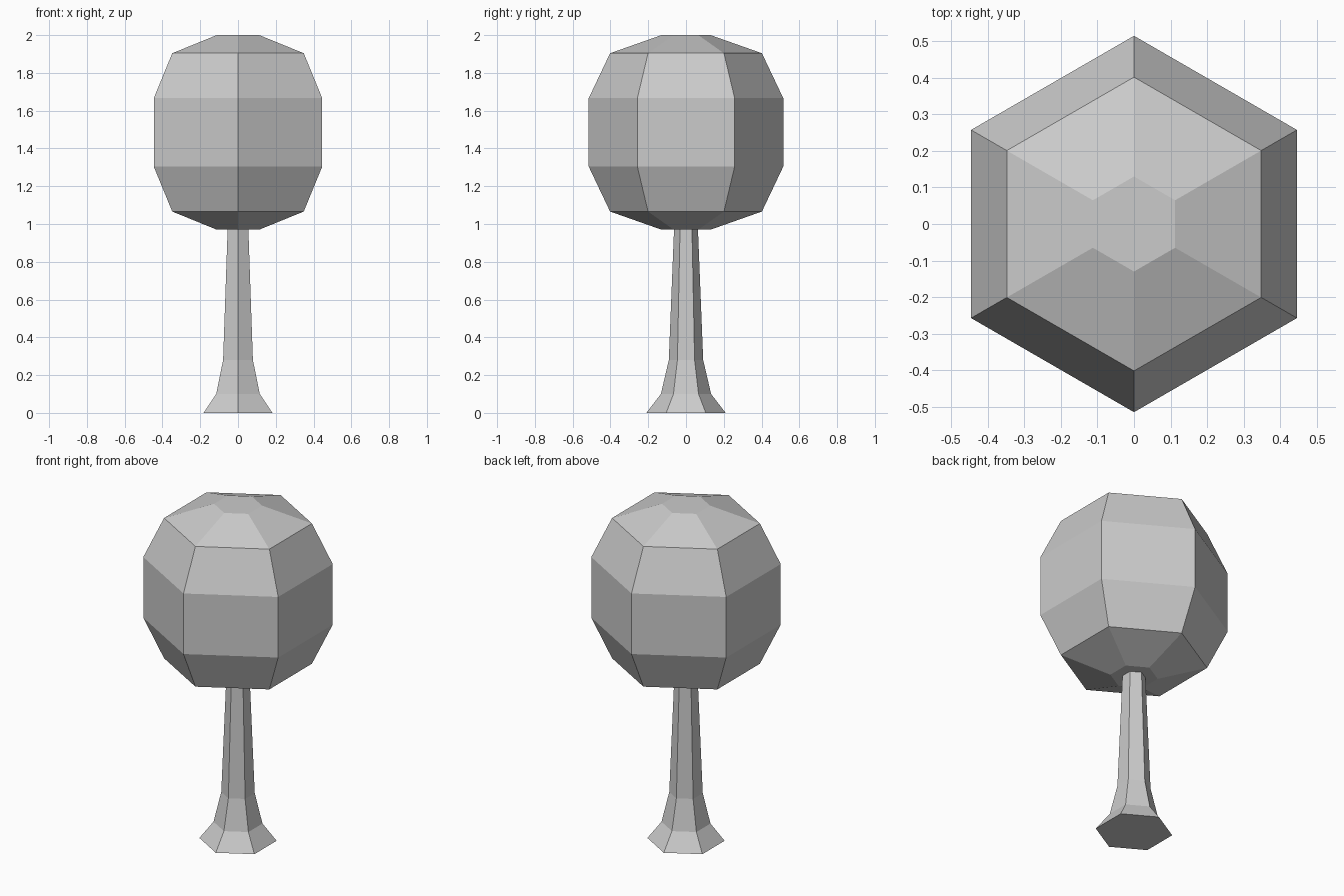
import bpy, bmesh
from math import cos, sin, pi

if "Cube" in bpy.data.objects:
    bpy.data.objects.remove(bpy.data.objects["Cube"])

SIDES = 6


def hex_lathe(name, profile):
    """Closed six-sided solid from (radius, z) rings, corners on the y axis."""
    bm = bmesh.new()
    rings = []
    for r, z in profile:
        rings.append([bm.verts.new((r * cos(pi / 2 + 2 * pi * i / SIDES),
                                    r * sin(pi / 2 + 2 * pi * i / SIDES), z))
                      for i in range(SIDES)])
    for a, b in zip(rings, rings[1:]):
        for i in range(SIDES):
            j = (i + 1) % SIDES
            bm.faces.new((a[i], a[j], b[j], b[i]))
    bm.faces.new(rings[0][::-1])
    bm.faces.new(rings[-1])
    bmesh.ops.recalc_face_normals(bm, faces=bm.faces)
    mesh = bpy.data.meshes.new(name)
    bm.to_mesh(mesh)
    bm.free()
    obj = bpy.data.objects.new(name, mesh)
    bpy.context.collection.objects.link(obj)
    return obj


# Trunk with flared foot, ending just inside the crown
hex_lathe("trunk", [(0.21, 0), (0.133, 0.1), (0.091, 0.28), (0.063, 0.98)])

# Rounded faceted crown
hex_lathe("crown", [(0.13, 0.97), (0.402, 1.066), (0.515, 1.304),
                    (0.515, 1.666), (0.402, 1.904), (0.13, 2.0)])
